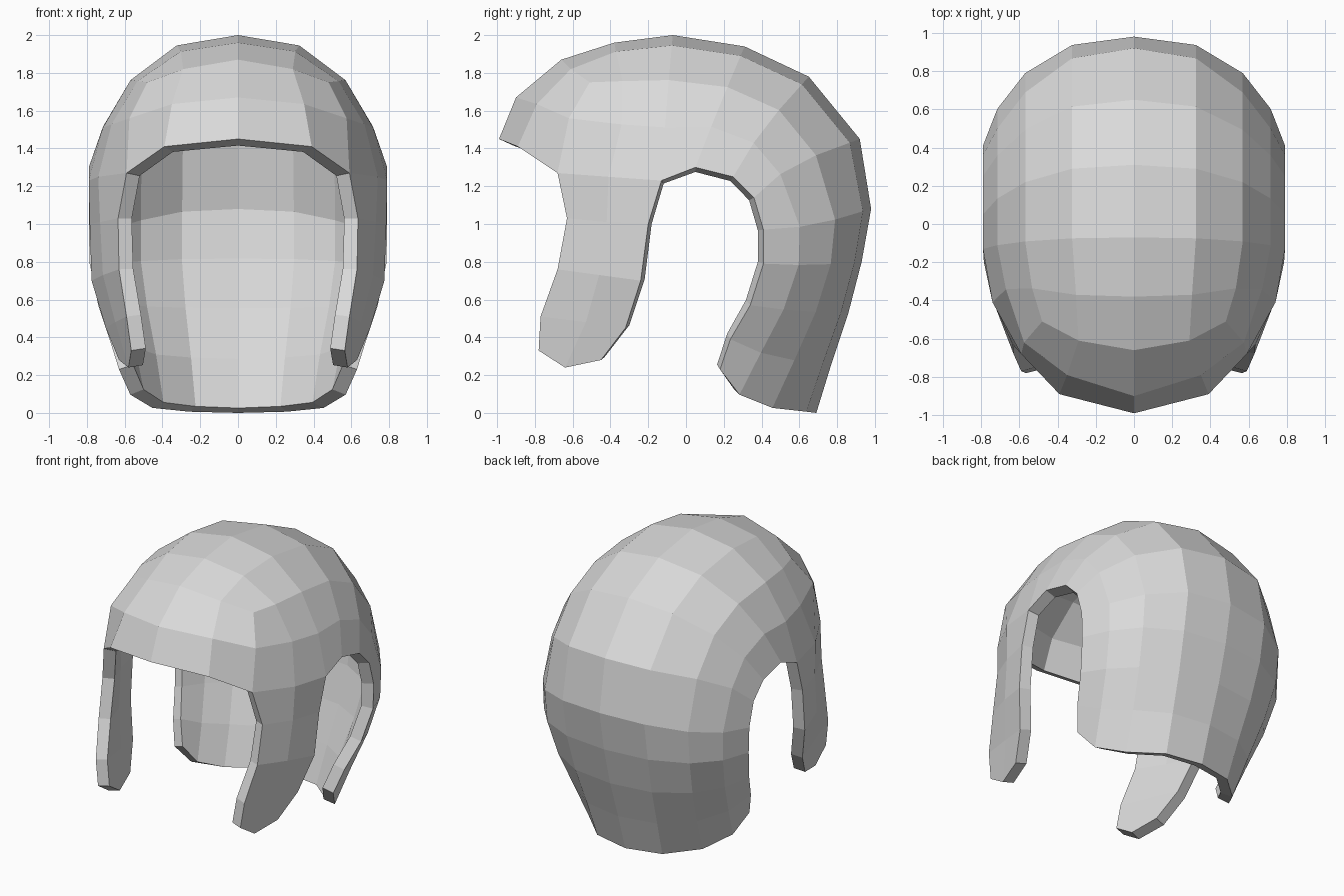
import bpy, bmesh
from mathutils import Vector

cube = bpy.data.objects.get("Cube")
if cube:
    bpy.data.objects.remove(cube, do_unlink=True)

grey = bpy.data.materials.new("light_grey")
grey.use_nodes = True
grey.diffuse_color = (0.7, 0.7, 0.7, 1)
grey.node_tree.nodes["Principled BSDF"].inputs["Base Color"].default_value = (0.7, 0.7, 0.7, 1)

# Spacing of the points along a rib, from the crown line out to the ear
ACROSS = (0, 0.41, 0.72, 0.905, 1)
DOWN = (0, 0.08, 0.35, 0.68, 1)
BOW = (0, 0.2, 0.9, 1, 0)

# Ribs from front to nape: crown line (y, z), ear edge (x, y, z), bow (y, z)
RIBS = [
    ((-0.38, 1.96), (0.74, -0.41, 1.25), (0.06, 0.05)),
    ((-0.07, 2.00), (0.79, -0.13, 1.23), (0.00, 0.035)),
    ((0.31, 1.94), (0.79, 0.05, 1.30), (0.00, 0.01)),
    ((0.65, 1.78), (0.79, 0.25, 1.25), (-0.02, 0.01)),
    ((0.92, 1.45), (0.79, 0.36, 1.14), (-0.04, 0.025)),
    ((0.98, 1.08), (0.79, 0.41, 0.97), (0.01, -0.02)),
    ((0.93, 0.80), (0.785, 0.41, 0.79), (0.02, -0.01)),
    ((0.86, 0.53), (0.74, 0.34, 0.57), (0.01, -0.01)),
    ((0.77, 0.26), (0.68, 0.235, 0.39), (-0.01, -0.03)),
    ((0.69, 0.00), (0.63, 0.18, 0.23), (-0.06, -0.06)),
]

# Front rib turns down at the temple; the two forehead rows hang from it
TEMPLE_RIB = [(0, -0.66, 1.87), (0.29, -0.61, 1.82), (0.48, -0.51, 1.75),
              (0.575, -0.62, 1.56), (0.59, -0.68, 1.27)]
FOREHEAD = [[(0, -0.90, 1.67), (0.35, -0.79, 1.635)],
            [(0, -0.99, 1.45), (0.39, -0.89, 1.41)]]

# Side lock rows: front, middle, back
SIDE_LOCK = [
    [(0.635, -0.63, 1.03), (0.73, -0.42, 1.01), (0.785, -0.20, 1.00)],
    [(0.63, -0.68, 0.76), (0.715, -0.46, 0.73), (0.775, -0.24, 0.70)],
    [(0.59, -0.77, 0.51), (0.65, -0.53, 0.48), (0.70, -0.32, 0.45)],
    [(0.565, -0.78, 0.33), (0.58, -0.64, 0.24), (0.63, -0.45, 0.28)],
]


def rib_points(crown, edge, bow):
    start, end = Vector((0, *crown)), Vector(edge)
    pts = []
    for a, d, b in zip(ACROSS, DOWN, BOW):
        p = start.lerp(end, d) + Vector((0, *bow)) * b
        p.x = edge[0] * a
        pts.append(p)
    return pts


bm = bmesh.new()


def add_row(points):
    return [bm.verts.new(p) for p in points]


def skin(rows):
    for r0, r1 in zip(rows, rows[1:]):
        for i in range(len(r0) - 1):
            bm.faces.new((r0[i], r0[i + 1], r1[i + 1], r1[i]))


# Crown and nape
ribs = [add_row(TEMPLE_RIB)] + [add_row(rib_points(*r)) for r in RIBS]
skin(ribs)

# Forehead, joined to the temple rib at its sides
skin([ribs[0][:3]] + [add_row(pts) + [ribs[0][3 + i]] for i, pts in enumerate(FOREHEAD)])

# Lock in front of the ear
skin([[r[4] for r in ribs[:3]]] + [add_row(pts) for pts in SIDE_LOCK])

# Make the shell face outward
bmesh.ops.recalc_face_normals(bm, faces=bm.faces[:])
top = max(bm.faces, key=lambda f: f.calc_center_median().z)
if top.normal.z < 0:
    bmesh.ops.reverse_faces(bm, faces=bm.faces[:])

mesh = bpy.data.meshes.new("hair_shell")
bm.to_mesh(mesh)
bm.free()
mesh.materials.append(grey)
hair = bpy.data.objects.new("hair_shell", mesh)
bpy.context.collection.objects.link(hair)

# Other half, then wall thickness
mirror = hair.modifiers.new("mirror", 'MIRROR')
mirror.use_clip = True
mirror.merge_threshold = 0.001
wall = hair.modifiers.new("wall", 'SOLIDIFY')
wall.thickness = 0.08
wall.offset = -1
wall.use_even_offset = True
